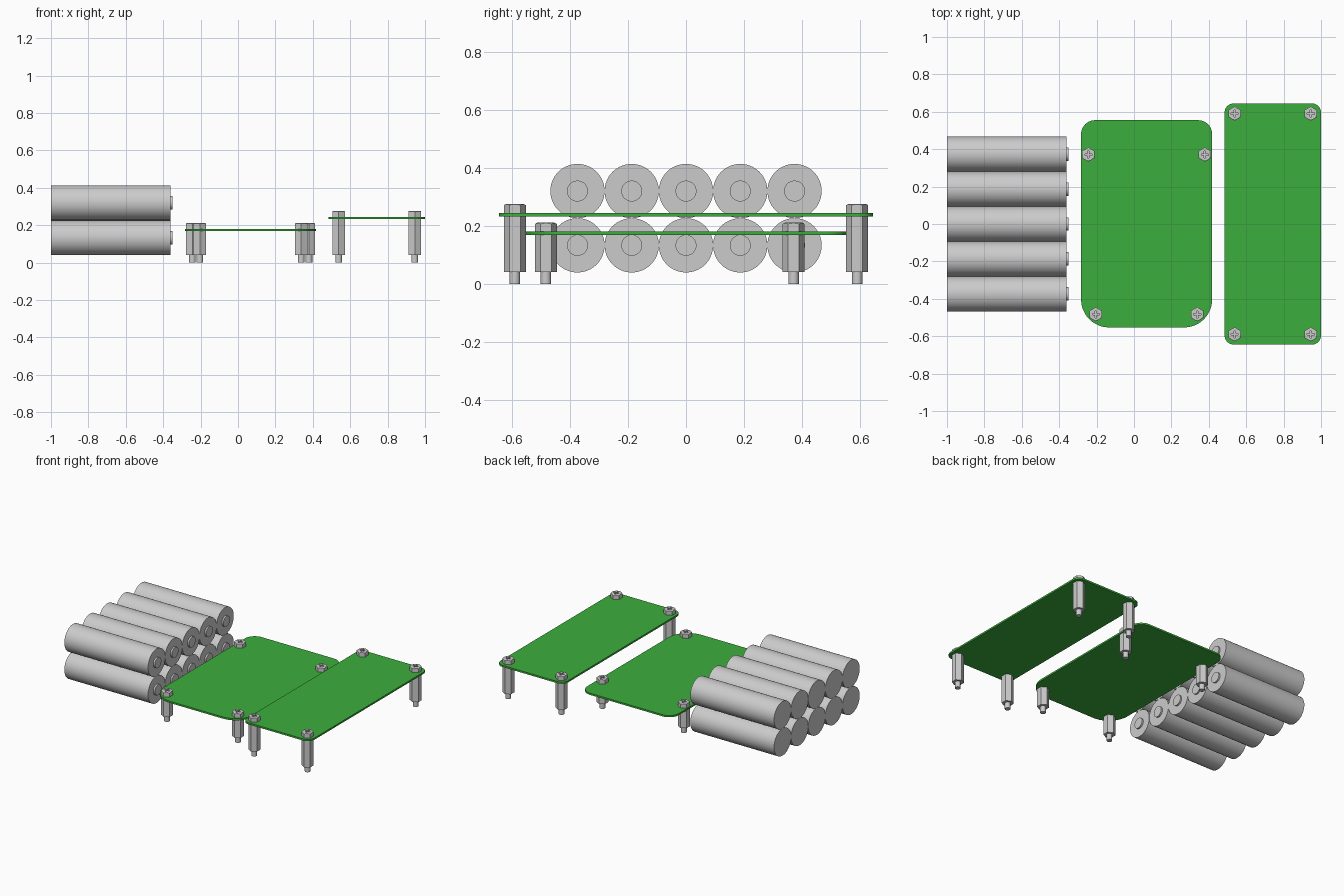
import bpy, bmesh
from math import pi, sin, cos
from mathutils import Matrix

if "Cube" in bpy.data.objects:
    bpy.data.objects.remove(bpy.data.objects["Cube"])


def material(name, rgb):
    mat = bpy.data.materials.new(name)
    mat.diffuse_color = (*rgb, 1)
    mat.use_nodes = True
    mat.node_tree.nodes["Principled BSDF"].inputs["Base Color"].default_value = mat.diffuse_color
    return mat


green = material("board_green", (0.045, 0.42, 0.045))
grey = material("metal_grey", (0.56, 0.56, 0.56))


def finish(name, bm, smooth=True, mat=grey):
    bmesh.ops.recalc_face_normals(bm, faces=bm.faces)
    me = bpy.data.meshes.new(name)
    bm.to_mesh(me)
    bm.free()
    me.materials.append(mat)
    ob = bpy.data.objects.new(name, me)
    bpy.context.collection.objects.link(ob)
    if smooth:
        bpy.ops.object.select_all(action='DESELECT')
        ob.select_set(True)
        bpy.context.view_layer.objects.active = ob
        bpy.ops.object.shade_smooth_by_angle(angle=pi / 6)
    return ob


def lathe(bm, profile, n, phase=0.0):
    """Closed solid of revolution about z from (radius, height) points."""
    rings = [[bm.verts.new((r * cos(phase + 2 * pi * i / n),
                            r * sin(phase + 2 * pi * i / n), z)) for i in range(n)]
             for r, z in profile]
    for a, b in zip(rings, rings[1:]):
        for i in range(n):
            j = (i + 1) % n
            bm.faces.new((a[i], a[j], b[j], b[i]))
    bm.faces.new(rings[0][::-1])
    bm.faces.new(rings[-1])


def instance(name, mesh, loc):
    ob = bpy.data.objects.new(name, mesh)
    ob.location = loc
    bpy.context.collection.objects.link(ob)


# Battery cells: two rows of five, contact buttons facing +x
R = 0.0935
bm = bmesh.new()
lathe(bm, [(R, -1.0), (R, -0.360), (0.036, -0.360), (0.036, -0.349)], 64)
bmesh.ops.rotate(bm, verts=bm.verts, matrix=Matrix.Rotation(pi / 2, 3, 'Y'))
cell = finish("battery_cell", bm)
cell.location = (0, -0.374, 0.133)
for row in range(2):
    for col in range(5):
        if row or col:
            instance("battery_cell", cell.data,
                     (0, (col - 2) * 0.187, 0.133 + row * 0.187))


# Circuit boards: rounded rectangles with separate front and back corner radii
def board(name, x0, x1, y0, y1, z0, z1, r_front, r_back):
    corners = [(x1 - r_back, y1 - r_back, r_back),
               (x0 + r_back, y1 - r_back, r_back),
               (x0 + r_front, y0 + r_front, r_front),
               (x1 - r_front, y0 + r_front, r_front)]
    bm = bmesh.new()
    outline = []
    for q, (cx, cy, r) in enumerate(corners):
        for k in range(13):
            a = (q + k / 12) * pi / 2
            outline.append(bm.verts.new((cx + r * cos(a), cy + r * sin(a), z0)))
    face = bm.faces.new(outline)
    top = bmesh.ops.extrude_face_region(bm, geom=[face])
    bmesh.ops.translate(bm, vec=(0, 0, z1 - z0),
                        verts=[v for v in top["geom"] if isinstance(v, bmesh.types.BMVert)])
    finish(name, bm, mat=green)


MID = (0.168, 0.180)
HIGH = (0.233, 0.245)
board("middle_board", -0.283, 0.418, -0.553, 0.555, *MID, 0.15, 0.075)
board("right_board", 0.484, 1.0, -0.645, 0.645, *HIGH, 0.05, 0.05)

# Screw head: hex prism, chamfered by a cone, with a cross recess
HEX = 0.038
bm = bmesh.new()
lathe(bm, [(HEX, 0), (HEX, 0.031)], 6, pi / 2)
head = finish("screw_head", bm, False)

bm = bmesh.new()
lathe(bm, [(0.092, -0.004), (0.030, 0.031), (0.028, 0.0322)], 48)
helpers = [(finish("chamfer_cutter", bm, False), 'INTERSECT')]
for sx, sy in ((0.038, 0.009), (0.009, 0.038)):
    bm = bmesh.new()
    bmesh.ops.create_cube(bm, size=1, matrix=Matrix.Translation((0, 0, 0.031))
                          @ Matrix.Diagonal((sx, sy, 0.03, 1)))
    helpers.append((finish("slot_cutter", bm, False), 'DIFFERENCE'))
for helper, op in helpers:
    helper.hide_render = True
    mod = head.modifiers.new("cut", 'BOOLEAN')
    mod.object, mod.operation, mod.solver = helper, op, 'EXACT'
dg = bpy.context.evaluated_depsgraph_get()
cut = bpy.data.meshes.new_from_object(head.evaluated_get(dg))
for ob in [head] + [h for h, _ in helpers]:
    bpy.data.objects.remove(ob)


# Standoff: hex pillar with a thinner stud below
def standoff_mesh(top):
    bm = bmesh.new()
    lathe(bm, [(HEX, 0.041), (HEX, top)], 6, pi / 2)
    lathe(bm, [(0.018, 0), (0.018, 0.043)], 24)
    ob = finish("standoff", bm)
    me = ob.data
    bpy.data.objects.remove(ob)
    return me


mounts = [
    (MID, [(-0.244, 0.371), (0.379, 0.371), (-0.204, -0.483), (0.338, -0.483)]),
    (HIGH, [(x, y) for x in (0.538, 0.945) for y in (-0.59, 0.59)]),
]
for (z0, z1), spots in mounts:
    pillar = standoff_mesh(z0)
    for x, y in spots:
        instance("standoff", pillar, (x, y, 0))
        instance("screw_head", cut, (x, y, z1))
